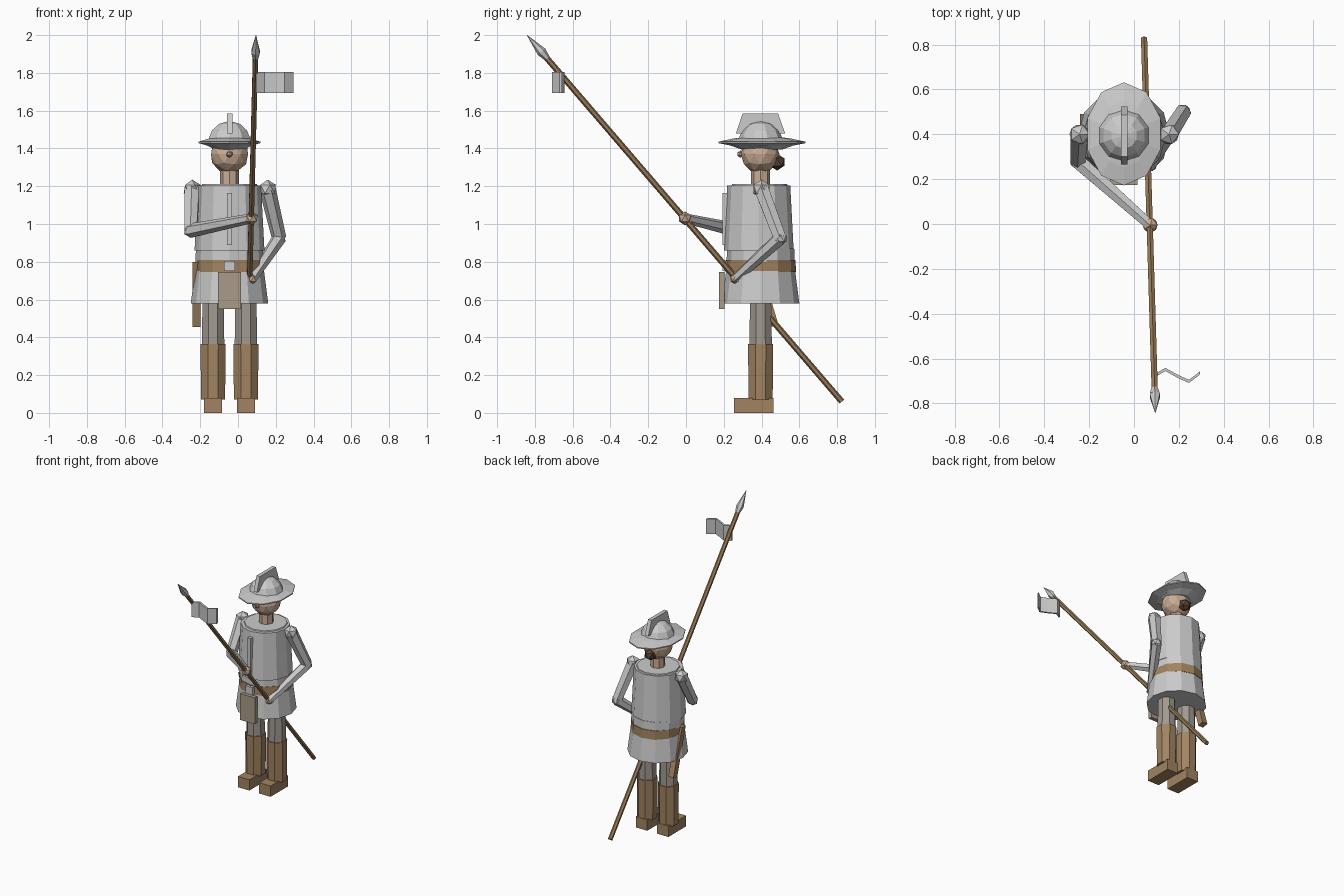
import bpy, bmesh, math
from mathutils import Vector, Matrix

if "Cube" in bpy.data.objects:
    bpy.data.objects.remove(bpy.data.objects["Cube"])

CX, CY = -0.045, 0.395   # body axis


def mat(name, rgb):
    m = bpy.data.materials.new(name)
    m.diffuse_color = (*rgb, 1)
    m.use_nodes = True
    m.node_tree.nodes["Principled BSDF"].inputs["Base Color"].default_value = m.diffuse_color
    return m


SKIN = mat("skin", (0.60, 0.42, 0.30))
LEATHER = mat("leather", (0.36, 0.23, 0.12))
WOOD = mat("wood", (0.30, 0.19, 0.09))
HAIR = mat("hair", (0.10, 0.06, 0.04))
CLOTH = mat("cloth", (0.36, 0.32, 0.28))
TAN = mat("tan", (0.40, 0.33, 0.25))


def finish(name, bm, material=None):
    bmesh.ops.recalc_face_normals(bm, faces=bm.faces)
    me = bpy.data.meshes.new(name)
    bm.to_mesh(me)
    bm.free()
    ob = bpy.data.objects.new(name, me)
    bpy.context.collection.objects.link(ob)
    if material:
        me.materials.append(material)
    return ob


def lathe(name, profile, sides, center=(CX, CY), scale=(1, 1), material=None, turn=0.0):
    """Stack of (radius, z) rings, closed top and bottom."""
    bm = bmesh.new()
    rings = []
    for r, z in profile:
        rings.append([bm.verts.new((center[0] + r * scale[0] * math.cos(a),
                                    center[1] + r * scale[1] * math.sin(a), z))
                      for a in (turn + 2 * math.pi * i / sides for i in range(sides))])
    for lo, hi in zip(rings, rings[1:]):
        for i in range(sides):
            j = (i + 1) % sides
            bm.faces.new((lo[i], lo[j], hi[j], hi[i]))
    bm.faces.new(rings[0])
    bm.faces.new(rings[-1])
    return finish(name, bm, material)


def rod(name, a, b, r1, r2, sides, material=None):
    a, b = Vector(a), Vector(b)
    d = b - a
    m = Matrix.Translation((a + b) / 2) @ d.to_track_quat('Z', 'Y').to_matrix().to_4x4()
    bm = bmesh.new()
    bmesh.ops.create_cone(bm, cap_ends=True, segments=sides, radius1=r1, radius2=r2,
                          depth=d.length, matrix=m)
    return finish(name, bm, material)


def ball(name, c, r, sub=1, material=None):
    bm = bmesh.new()
    bmesh.ops.create_icosphere(bm, subdivisions=sub, radius=r, matrix=Matrix.Translation(c))
    return finish(name, bm, material)


def box(name, x, y, z, material=None):
    bm = bmesh.new()
    lo = Vector((x[0], y[0], z[0]))
    hi = Vector((x[1], y[1], z[1]))
    m = Matrix.Translation((lo + hi) / 2) @ Matrix.Diagonal((*(hi - lo), 1))
    bmesh.ops.create_cube(bm, size=1, matrix=m)
    return finish(name, bm, material)


def prism(name, pts, offset, material=None):
    """Extrude a flat outline by an offset."""
    bm = bmesh.new()
    f = bm.faces.new([bm.verts.new(p) for p in pts])
    ext = bmesh.ops.extrude_face_region(bm, geom=[f], use_keep_orig=True)
    bmesh.ops.translate(bm, vec=offset,
                        verts=[v for v in ext["geom"] if isinstance(v, bmesh.types.BMVert)])
    return finish(name, bm, material)


# Legs, boots and feet
for side, s in (("right", -1), ("left", 1)):
    x = CX + s * 0.087
    lathe(side + "_leg", [(0.065, 0.34), (0.06, 0.62)], 8, (x, CY), material=CLOTH, turn=math.pi / 8)
    lathe(side + "_boot", [(0.069, 0.07), (0.072, 0.365)], 8, (x, CY), material=LEATHER, turn=math.pi / 8)
    box(side + "_foot", (x - 0.047, x + 0.047), (0.255, 0.462), (0, 0.08), LEATHER)

# Armour body
lathe("skirt", [(0.205, 0.58), (0.183, 0.75)], 12)
lathe("belt", [(0.187, 0.745), (0.185, 0.81)], 12, scale=(0.97, 1), material=LEATHER)
lathe("waist", [(0.18, 0.80), (0.178, 0.87)], 12)
lathe("breastplate", [(0.185, 0.86), (0.167, 1.205)], 12, (CX, 0.385))
lathe("gorget", [(0.15, 1.2), (0.145, 1.212)], 12, (CX, 0.39))
box("breast_ridge", (-0.058, -0.031), (0.193, 0.24), (0.89, 1.165))
box("buckle", (-0.073, -0.017), (0.193, 0.22), (0.75, 0.805))
box("front_pouch", (-0.106, 0.016), (0.175, 0.203), (0.55, 0.745), TAN)

# Sheath on the right hip
prism("sheath", [(-0.24, 0.345, 0.80), (-0.24, 0.39, 0.80), (-0.24, 0.49, 0.465), (-0.24, 0.445, 0.455)],
      (0.042, 0, 0), LEATHER)

# Head
lathe("neck", [(0.05, 1.19), (0.05, 1.32)], 8, material=SKIN)
ball("head", (CX, 0.392, 1.37), 0.103, 2, SKIN)
ball("nose", (CX, 0.288, 1.37), 0.019, 1, SKIN)
ball("hair_bun", (CX, 0.482, 1.328), 0.045, 1, HAIR)

# Helmet
lathe("helmet_brim", [(0.11, 1.395), (0.165, 1.415), (0.23, 1.428), (0.23, 1.436), (0.15, 1.453), (0.11, 1.458)],
      10, (CX, 0.402), scale=(0.745, 1), turn=math.pi / 2)
lathe("helmet_dome", [(0.118 * math.cos(t), 1.43 + 0.115 * math.sin(t))
                      for t in (math.radians(d) for d in (-10, 12, 35, 60, 88))], 10, turn=math.pi / 10)
prism("helmet_crest", [(-0.058, 0.265, 1.48), (-0.058, 0.525, 1.48), (-0.058, 0.487, 1.585), (-0.058, 0.30, 1.585)],
      (0.028, 0, 0))

# Arms: shoulder, elbow, hand
for side, sh, el, ha, hr in (
        ("right", (-0.243, 0.40, 1.185), (-0.25, 0.28, 0.965), (0.072, -0.005, 1.03), 0.037),
        ("left", (0.156, 0.40, 1.185), (0.218, 0.498, 0.925), (0.075, 0.262, 0.71), 0.03)):
    ball(side + "_shoulder", sh, 0.05)
    rod(side + "_upper_arm", sh, el, 0.044, 0.038, 6)
    ball(side + "_elbow", el, 0.039)
    rod(side + "_forearm", el, ha, 0.038, 0.026, 6)
    ball(side + "_hand", ha, hr, 1, SKIN)

# Pike
rod("pike_shaft", (0.045, 0.825, 0.06), (0.093, -0.76, 1.905), 0.016, 0.016, 6, WOOD)
rod("pike_socket", (0.0925, -0.735, 1.877), (0.093, -0.765, 1.912), 0.016, 0.026, 6)
rod("pike_point", (0.093, -0.765, 1.912), (0.095, -0.842, 2.0), 0.026, 0.001, 6)

# Pennant
path = [(0.095, -0.668), (0.14, -0.642), (0.20, -0.675), (0.245, -0.695), (0.295, -0.657)]
outline = [(x, y, 1.693) for x, y in path] + [(x, y - 0.014, 1.693) for x, y in reversed(path)]
prism("pennant", outline, (0, 0, 0.113))
